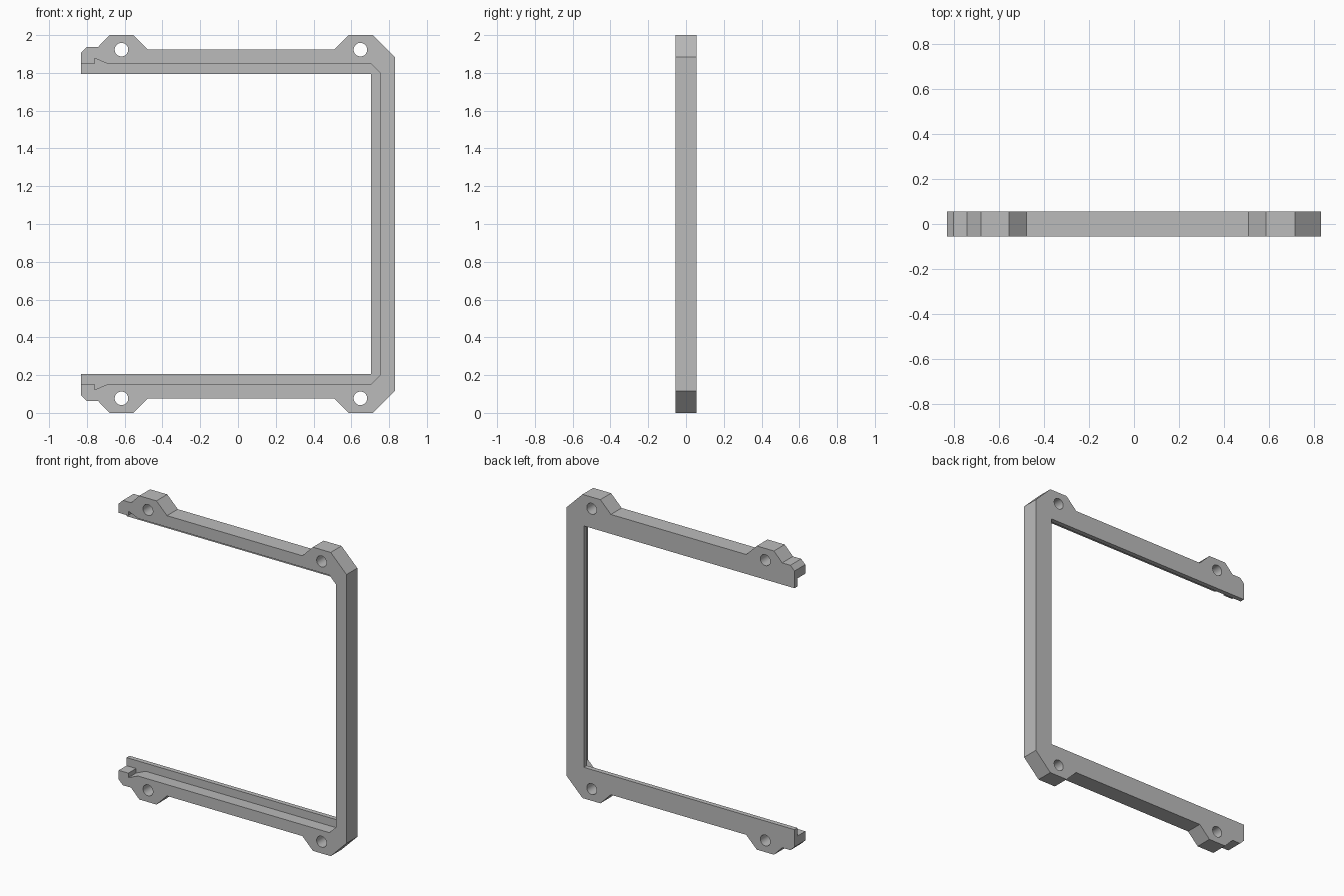
import bpy
import bmesh
from math import radians
from mathutils import Matrix

if "Cube" in bpy.data.objects:
    bpy.data.objects.remove(bpy.data.objects["Cube"])

HALF_DEPTH = 0.056
LIP_FRONT = 0.025
MID = 1.0  # height of the mirror plane

grey = bpy.data.materials.new("mid grey")
grey.use_nodes = True
grey.diffuse_color = (0.5, 0.5, 0.5, 1)
grey.node_tree.nodes["Principled BSDF"].inputs["Base Color"].default_value = (0.5, 0.5, 0.5, 1)


def make_object(name, bm):
    bmesh.ops.recalc_face_normals(bm, faces=bm.faces)
    mesh = bpy.data.meshes.new(name)
    bm.to_mesh(mesh)
    bm.free()
    mesh.materials.append(grey)
    obj = bpy.data.objects.new(name, mesh)
    bpy.context.collection.objects.link(obj)
    return obj


def mirrored(points):
    """Close a lower-half profile with its upper mirror image."""
    return points + [(x, 2 * MID - z) for x, z in reversed(points)]


def extrude_profile(name, points, y0, y1):
    bm = bmesh.new()
    face = bm.faces.new([bm.verts.new((x, y0, z)) for x, z in points])
    grown = bmesh.ops.extrude_face_region(bm, geom=[face])["geom"]
    verts = [v for v in grown if isinstance(v, bmesh.types.BMVert)]
    bmesh.ops.translate(bm, verts=verts, vec=(0, y1 - y0, 0))
    return make_object(name, bm)


def make_drill(name, x, z):
    bm = bmesh.new()
    bmesh.ops.create_cone(bm, cap_ends=True, segments=32, radius1=0.036,
                          radius2=0.036, depth=0.4,
                          matrix=Matrix.Translation((x, 0, z)) @ Matrix.Rotation(radians(90), 4, "X"))
    return make_object(name, bm)


def cut(target, cutter):
    cutter.hide_render = True
    mod = target.modifiers.new("cut", "BOOLEAN")
    mod.operation = "DIFFERENCE"
    mod.solver = "EXACT"
    mod.object = cutter
    bpy.context.view_layer.objects.active = target
    bpy.ops.object.modifier_apply(modifier=mod.name)
    bpy.data.objects.remove(cutter)


# Three-sided frame with a screw ear near each corner
outline = mirrored([
    (0.705, 0.205), (-0.83, 0.205), (-0.83, 0.092), (-0.8, 0.062),
    (-0.74, 0.062), (-0.68, 0), (-0.555, 0), (-0.478, 0.077),
    (0.508, 0.077), (0.585, 0), (0.715, 0), (0.83, 0.115)])
frame = extrude_profile("frame", outline, -HALF_DEPTH, HALF_DEPTH)

# Rebate in front of the thin rear lip, with a latch notch at each open end
rebate = mirrored([
    (-0.95, 0.152), (-0.76, 0.152), (-0.76, 0.122), (-0.69, 0.152),
    (0.705, 0.152), (0.753, 0.2)])
cut(frame, extrude_profile("rebate_cutter", rebate, -0.2, LIP_FRONT))

# Screw holes
for x in (-0.617, 0.648):
    for z in (0.077, 2 * MID - 0.077):
        cut(frame, make_drill("hole_cutter", x, z))

# Smooth hole walls, keep every other edge sharp
bpy.ops.object.select_all(action="DESELECT")
frame.select_set(True)
bpy.context.view_layer.objects.active = frame
bpy.ops.object.shade_smooth_by_angle(angle=radians(30))
